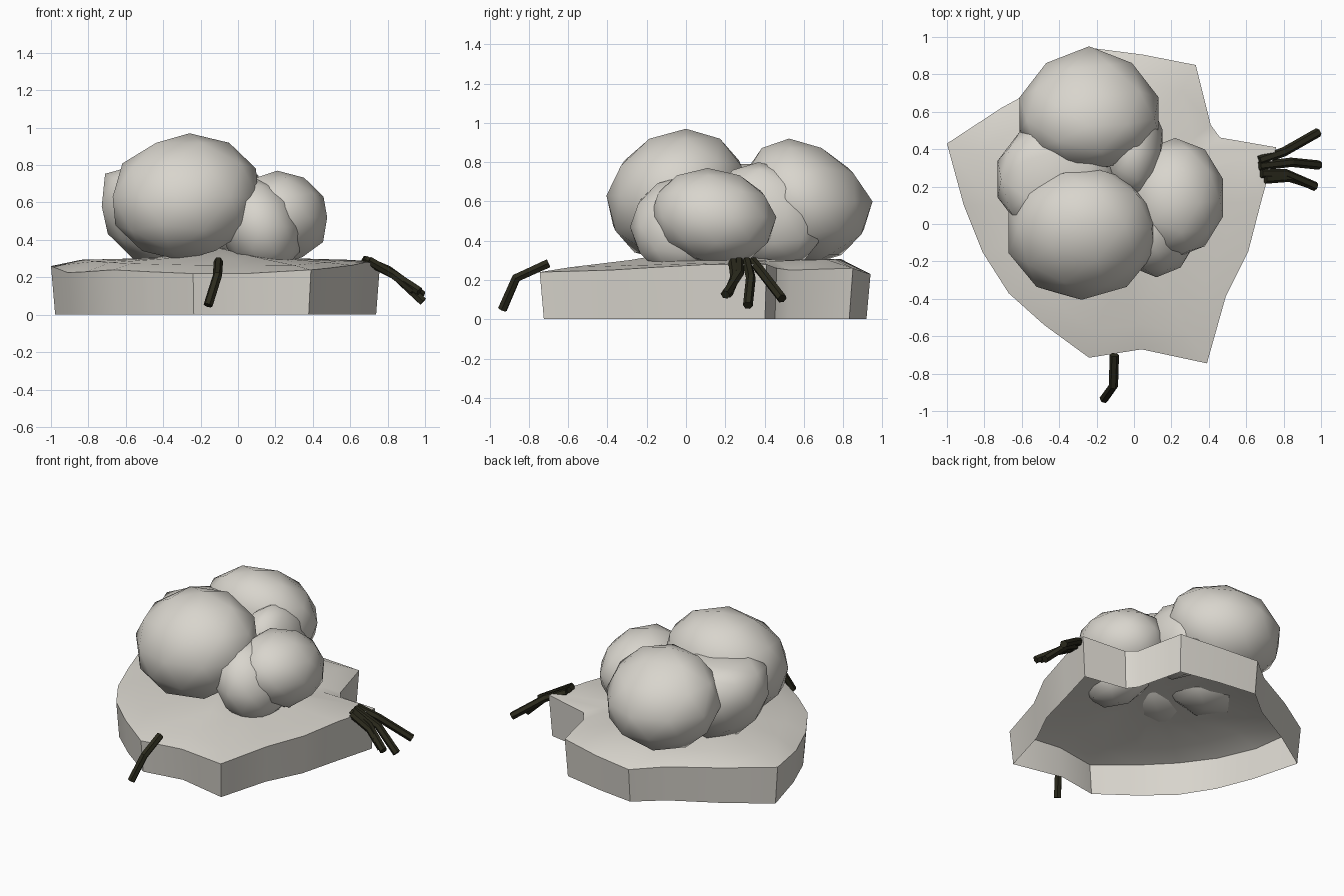
import bpy
import bmesh
import math
from mathutils import Vector

cube = bpy.data.objects.get("Cube")
if cube:
    bpy.data.objects.remove(cube, do_unlink=True)


def make_material(name, colour):
    material = bpy.data.materials.new(name)
    material.use_nodes = True
    material.diffuse_color = (*colour, 1)
    shader = next(n for n in material.node_tree.nodes if n.type == "BSDF_PRINCIPLED")
    shader.inputs["Base Color"].default_value = (*colour, 1)
    return material


stone = make_material("warm grey stone", (0.69, 0.665, 0.61))
bark = make_material("dark bark", (0.024, 0.023, 0.012))


def add_object(name, data, material):
    data.materials.append(material)
    obj = bpy.data.objects.new(name, data)
    bpy.context.collection.objects.link(obj)
    return obj


def add_mesh(name, bm, material):
    mesh = bpy.data.meshes.new(name)
    bm.to_mesh(mesh)
    bm.free()
    return add_object(name, mesh, material)


# Ground slab: an open shell with an uneven rim and a gently raised top
rim = [
    (0.39, -0.745, 0.24), (0.49, -0.39, 0.25), (0.61, -0.15, 0.265),
    (0.68, 0.12, 0.28), (0.76, 0.41, 0.28), (0.46, 0.462, 0.26),
    (0.41, 0.53, 0.25), (0.33, 0.85, 0.26), (0.05, 0.905, 0.24),
    (-0.22, 0.94, 0.23), (-0.4, 0.79, 0.24), (-0.71, 0.62, 0.25),
    (-1, 0.43, 0.26), (-0.91, 0.1, 0.225), (-0.81, -0.15, 0.23),
    (-0.67, -0.37, 0.24), (-0.48, -0.54, 0.23), (-0.24, -0.715, 0.22),
    (0.04, -0.67, 0.22),
]
centre = Vector((-0.1, 0.1, 0))


def scaled_ring(bm, scale, height):
    ring = []
    for x, y, z in rim:
        point = centre + (Vector((x, y, 0)) - centre) * scale
        point.z = height(y, z)
        ring.append(bm.verts.new(point))
    return ring


bm = bmesh.new()
rings = [
    scaled_ring(bm, 0.975, lambda y, z: 0),
    scaled_ring(bm, 1, lambda y, z: z),
    scaled_ring(bm, 0.82, lambda y, z: 0.283 + 0.025 * y),
    scaled_ring(bm, 0.45, lambda y, z: 0.302),
]
count = len(rim)
for lower, upper in zip(rings, rings[1:]):
    for i in range(count):
        j = (i + 1) % count
        bm.faces.new((lower[i], lower[j], upper[j], upper[i]))
peak = bm.verts.new(centre + Vector((-0.02, -0.05, 0.36)))
for i in range(count):
    bm.faces.new((rings[-1][i], rings[-1][(i + 1) % count], peak))
slab = add_mesh("ground_slab", bm, stone)
bpy.ops.object.select_all(action="DESELECT")
slab.select_set(True)
bpy.context.view_layer.objects.active = slab
bpy.ops.object.shade_smooth_by_angle(angle=math.radians(32))


# Rounded boulder: leaning ball with an optional flat top and pointed back
def add_boulder(name, location, radii, lean, top=1, point=0):
    bm = bmesh.new()
    bmesh.ops.create_icosphere(bm, subdivisions=2, radius=1)
    for vert in bm.verts:
        x, y, z = vert.co
        offset = Vector((*lean, 0)) * z + Vector((0, point, 0)) * max(0, y) ** 3
        vert.co = Vector(location) + vert.co * Vector(radii) + offset
        vert.co.z = min(vert.co.z, top)
    for face in bm.faces:
        face.smooth = True
    add_mesh(name, bm, stone)


add_boulder("front_boulder", (-0.28, -0.045, 0.63), (0.41, 0.36, 0.34), (0.02, 0.045))
add_boulder("back_boulder", (-0.24, 0.585, 0.6), (0.39, 0.295, 0.32), (0, -0.06), point=0.07)
add_boulder("left_boulder", (0.22, 0.14, 0.52), (0.27, 0.32, 0.25), (-0.01, -0.03))
add_boulder("small_front_boulder", (0.12, -0.01, 0.47), (0.22, 0.275, 0.26), (-0.04, 0))
add_boulder("right_boulder", (-0.41, 0.24, 0.58), (0.335, 0.32, 0.33), (-0.03, 0), top=0.79)
add_boulder("middle_boulder", (-0.01, 0.42, 0.53), (0.17, 0.28, 0.27), (0, -0.05))


# Bent twigs hanging over the edge of the slab
def add_twig(name, points):
    curve = bpy.data.curves.new(name, "CURVE")
    curve.dimensions = "3D"
    curve.bevel_depth = 0.025
    curve.bevel_resolution = 1
    curve.use_fill_caps = True
    spline = curve.splines.new("POLY")
    spline.points.add(len(points) - 1)
    for target, point in zip(spline.points, points):
        target.co = (*point, 1)
    spline.use_smooth = False
    add_object(name, curve, bark)


add_twig("front_twig", [(-0.105, -0.7, 0.285), (-0.11, -0.865, 0.21), (-0.16, -0.935, 0.05)])
side_twigs = [
    [(0.67, 0.34, 0.295), (0.8, 0.385, 0.24), (0.985, 0.49, 0.105)],
    [(0.67, 0.31, 0.295), (0.84, 0.33, 0.21), (0.99, 0.315, 0.07)],
    [(0.68, 0.27, 0.295), (0.81, 0.27, 0.23), (0.97, 0.2, 0.125)],
    [(0.7, 0.24, 0.29), (0.83, 0.25, 0.215), (0.94, 0.215, 0.13)],
]
for i, points in enumerate(side_twigs):
    add_twig(f"side_twig_{i + 1}", points)
